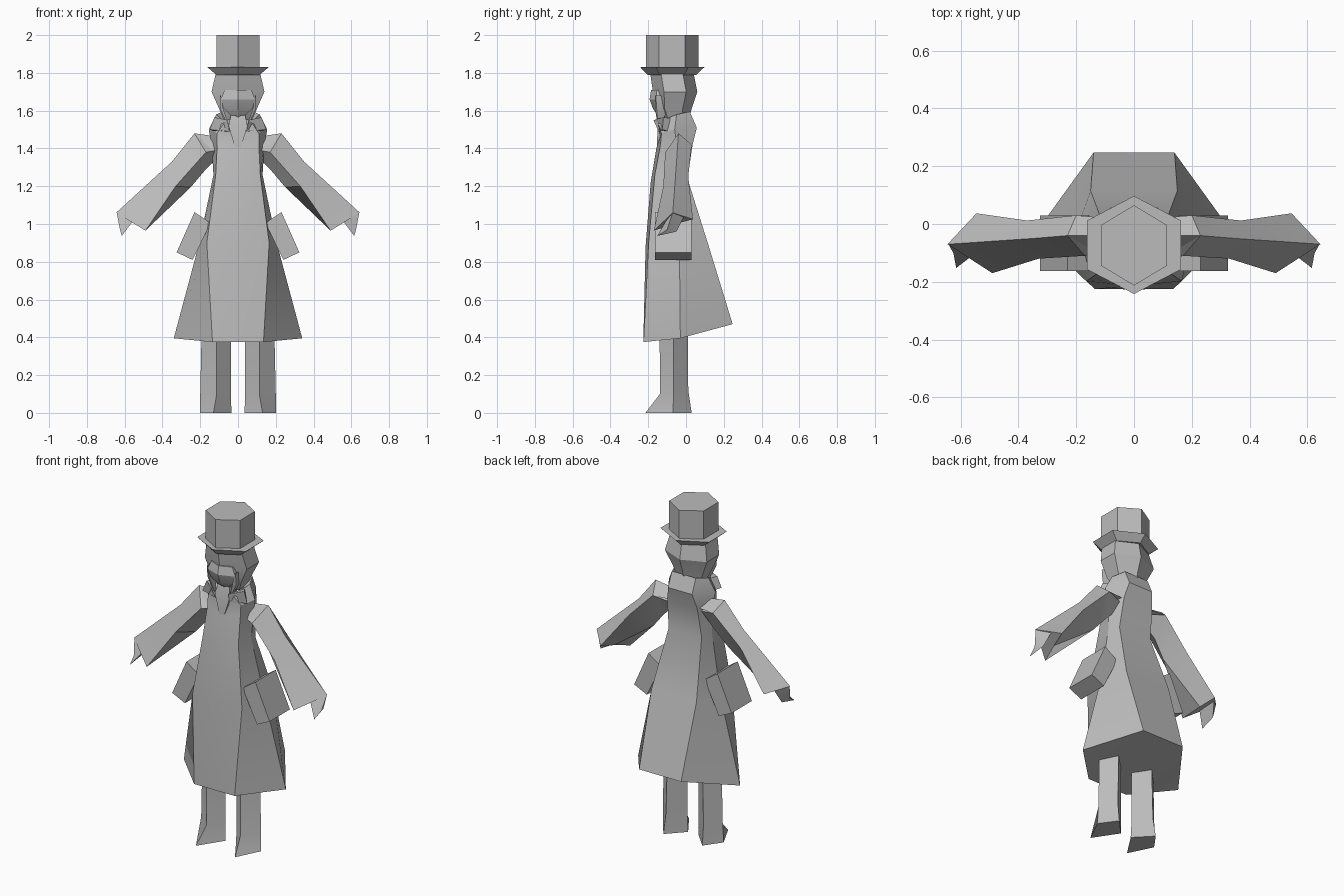
import bpy, bmesh, math

grey = bpy.data.materials.new("plain grey")
grey.diffuse_color = (0.5, 0.5, 0.5, 1)


def finish(name, bm):
    """Turn a bmesh into a named object with soft shading and crisp edges."""
    bmesh.ops.recalc_face_normals(bm, faces=bm.faces)
    me = bpy.data.meshes.new(name)
    bm.to_mesh(me)
    bm.free()
    me.materials.append(grey)
    ob = bpy.data.objects.new(name, me)
    bpy.context.collection.objects.link(ob)
    bpy.ops.object.select_all(action='DESELECT')
    ob.select_set(True)
    bpy.context.view_layer.objects.active = ob
    bpy.ops.object.shade_smooth_by_angle(angle=math.radians(30))
    return ob


def loft(name, rings, side=1):
    """Skin a stack of equal-sized rings and cap both ends."""
    bm = bmesh.new()
    rows = [[bm.verts.new((x * side, y, z)) for x, y, z in r] for r in rings]
    n = len(rows[0])
    for a, b in zip(rows, rows[1:]):
        for i in range(n):
            j = (i + 1) % n
            bm.faces.new((a[i], a[j], b[j], b[i]))
    for cap in (rows[0], rows[-1]):
        f = bm.faces.new(cap)
        bmesh.ops.triangulate(bm, faces=[f])
    return finish(name, bm)


def hexagon(half_x, front, back, z, tilt=0.0):
    """Hexagon with a corner pointing to the front and one to the back."""
    cy, ry = (front + back) / 2, (back - front) / 2
    out = []
    for i in range(6):
        a = math.radians(60 * i - 90)
        out.append((half_x * math.cos(a) / 0.866, cy + ry * math.sin(a),
                    z + tilt * math.sin(a)))
    return out


def coat_ring(centre, front, side, back):
    """Seven-point ring: front middle plus three mirrored corners."""
    right = [front, side, back]
    return [(0, *centre)] + right + [(-x, y, z) for x, y, z in reversed(right)]


# Hat: crown and flared brim
loft("hat_crown", [hexagon(0.115, -0.213, 0.065, 1.82),
                   hexagon(0.115, -0.213, 0.065, 2.0)])
loft("hat_brim", [hexagon(0.115, -0.205, 0.055, 1.79),
                  hexagon(0.162, -0.242, 0.097, 1.83)])

# Head
loft("head", [hexagon(0.075, -0.13, 0.015, 1.55),
              hexagon(0.10, -0.16, 0.03, 1.61),
              hexagon(0.14, -0.175, 0.06, 1.70),
              hexagon(0.117, -0.19, 0.04, 1.80)])

# Pointed face guard, rounding off at the chin
loft("chin", [hexagon(0.04, -0.15, -0.09, 1.575),
              hexagon(0.075, -0.175, -0.07, 1.61),
              hexagon(0.092, -0.193, -0.06, 1.66),
              hexagon(0.07, -0.185, -0.06, 1.71)])

# Coat from hem to collar
loft("coat", [
    coat_ring((-0.226, 0.375), (0.135, -0.225, 0.375), (0.34, -0.03, 0.395), (0.14, 0.247, 0.47)),
    coat_ring((-0.214, 0.88), (0.165, -0.198, 0.90), (0.205, -0.035, 0.90), (0.15, 0.115, 0.90)),
    coat_ring((-0.187, 1.22), (0.118, -0.165, 1.26), (0.13, -0.06, 1.26), (0.11, 0.008, 1.24)),
    coat_ring((-0.157, 1.40), (0.11, -0.135, 1.42), (0.14, -0.05, 1.42), (0.10, 0.035, 1.42)),
    coat_ring((-0.14, 1.46), (0.11, -0.13, 1.48), (0.155, -0.06, 1.50), (0.08, 0.057, 1.51)),
    coat_ring((-0.12, 1.48), (0.07, -0.15, 1.54), (0.115, -0.05, 1.58), (0.08, 0.02, 1.595)),
])

# Neck scarf tapering to a point on the chest
loft("scarf", [[(-0.012, -0.155, 1.39), (0.012, -0.155, 1.39), (0.012, -0.12, 1.39), (-0.012, -0.12, 1.39)],
               [(-0.05, -0.15, 1.52), (0.05, -0.15, 1.52), (0.05, -0.08, 1.52), (-0.05, -0.08, 1.52)],
               [(-0.035, -0.13, 1.59), (0.035, -0.13, 1.59), (0.035, -0.08, 1.59), (-0.035, -0.08, 1.59)]])

for side, tag in ((1, "right"), (-1, "left")):
    # Collar lapel
    loft(f"collar_{tag}", [
        [(0.045, -0.145, 1.49), (0.15, -0.125, 1.50), (0.12, -0.09, 1.49)],
        [(0.055, -0.172, 1.55), (0.125, -0.12, 1.565), (0.10, -0.08, 1.56)],
    ], side)

    # Sideburn spike beside the chin
    loft(f"sideburn_{tag}", [
        [(0.05, -0.15, 1.53), (0.06, -0.15, 1.53), (0.055, -0.13, 1.53)],
        [(0.078, -0.165, 1.61), (0.095, -0.155, 1.61), (0.085, -0.10, 1.60)],
        [(0.090, -0.165, 1.68), (0.096, -0.16, 1.68), (0.095, -0.13, 1.68)],
    ], side)

    # Sleeve: top, back, bottom and front corner per ring, flaring at the cuff
    loft(f"sleeve_{tag}", [
        [(0.11, -0.04, 1.43), (0.11, 0.01, 1.40), (0.11, -0.04, 1.35), (0.11, -0.09, 1.39)],
        [(0.23, -0.04, 1.48), (0.20, 0.03, 1.42), (0.17, -0.03, 1.29), (0.17, -0.11, 1.38)],
        [(0.35, -0.05, 1.33), (0.37, 0.012, 1.25), (0.25, -0.05, 1.195), (0.33, -0.12, 1.20)],
        [(0.645, -0.07, 1.06), (0.545, 0.037, 1.025), (0.52, -0.06, 1.00), (0.49, -0.17, 0.965)],
    ], side)

    # Hand: wedge pointing down out of the cuff
    loft(f"hand_{tag}", [
        [(0.642, -0.07, 1.06), (0.58, -0.01, 1.04), (0.56, -0.11, 1.01)],
        [(0.625, -0.10, 0.97), (0.605, -0.05, 0.96), (0.615, -0.152, 0.937)],
    ], side)

    # Shoulder stub linking arm and coat
    loft(f"shoulder_{tag}", [
        [(0.09, -0.04, 1.46), (0.09, 0.02, 1.42), (0.09, -0.09, 1.40)],
        [(0.23, -0.04, 1.48), (0.20, 0.03, 1.42), (0.19, -0.10, 1.38)],
    ], side)

    # Leg and pointed foot, diamond in section
    loft(f"leg_{tag}", [
        [(0.035, -0.07, 0), (0.13, -0.215, 0), (0.202, -0.07, 0), (0.13, 0.03, 0)],
        [(0.037, -0.065, 0.10), (0.113, -0.138, 0.10), (0.20, -0.065, 0.10), (0.125, 0.012, 0.12)],
        [(0.037, -0.065, 0.55), (0.115, -0.14, 0.55), (0.19, -0.065, 0.55), (0.115, 0.01, 0.55)],
    ], side)

    # Hip pouch, tilted with the coat
    outline = [(0.145, 1.005), (0.23, 1.063), (0.325, 0.85), (0.24, 0.81)]
    loft(f"pouch_{tag}", [[(x, y, z) for x, z in outline] for y in (-0.163, 0.03)], side)
